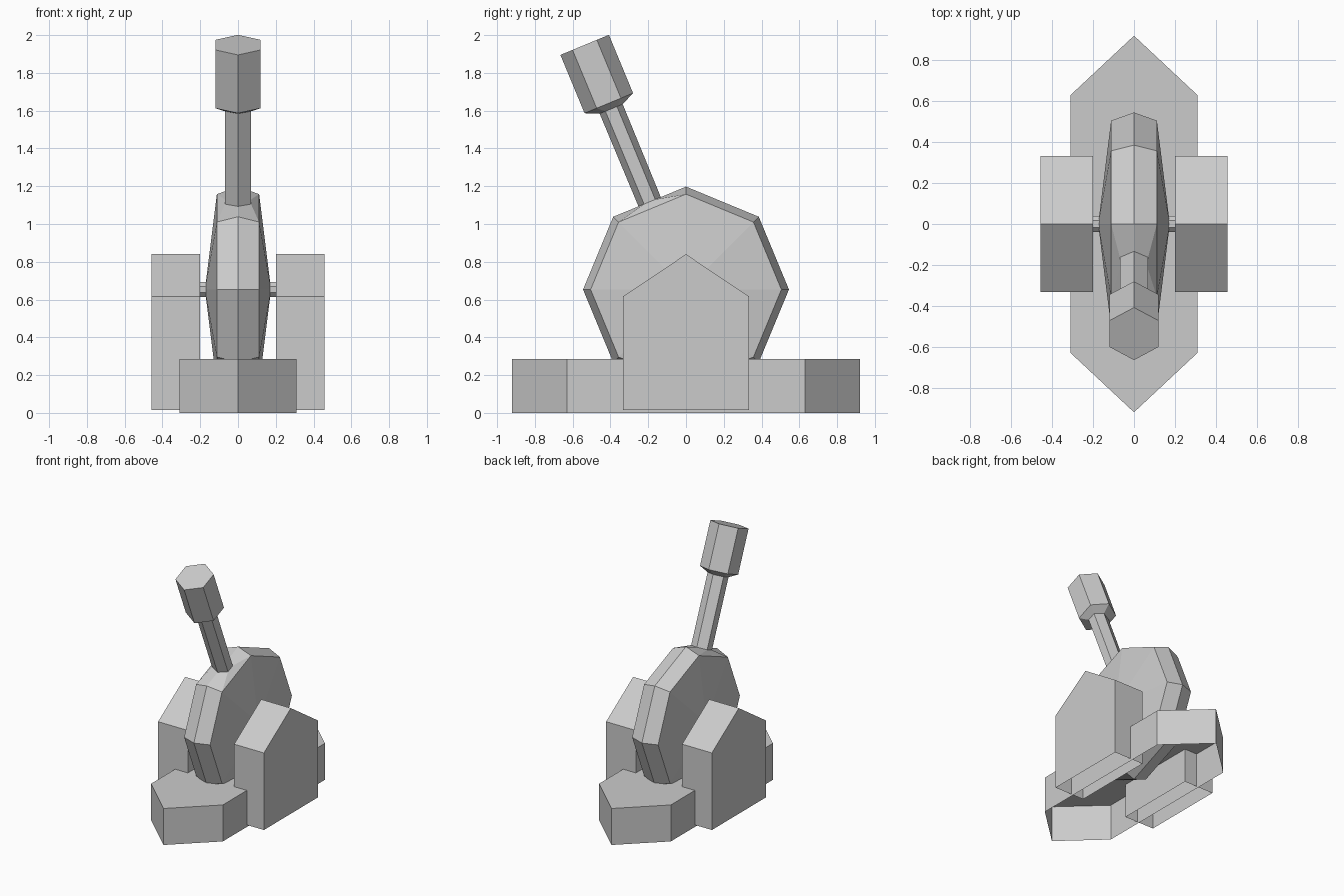
import bpy, bmesh, math
from mathutils import Vector, Matrix

cube = bpy.data.objects.get("Cube")
if cube:
    bpy.data.objects.remove(cube, do_unlink=True)

grey = bpy.data.materials.new("light_grey")
grey.use_nodes = True
grey.diffuse_color = (0.6, 0.6, 0.6, 1)
grey.node_tree.nodes["Principled BSDF"].inputs["Base Color"].default_value = (0.6, 0.6, 0.6, 1)

HUB = Vector((0, 0, 0.653))      # centre of the wheel and its axle
TILT = math.radians(22.5)        # lever leans to the front


def finish(name, bm):
    bmesh.ops.recalc_face_normals(bm, faces=bm.faces)
    mesh = bpy.data.meshes.new(name)
    bm.to_mesh(mesh)
    bm.free()
    mesh.materials.append(grey)
    obj = bpy.data.objects.new(name, mesh)
    bpy.context.collection.objects.link(obj)
    return obj


def loft(name, rings, cap_start=True, cap_end=True):
    """Skin matching rings of points, with optional end caps."""
    bm = bmesh.new()
    loops = [[bm.verts.new(p) for p in ring] for ring in rings]
    n = len(loops[0])
    for a, b in zip(loops, loops[1:]):
        for i in range(n):
            j = (i + 1) % n
            bm.faces.new((a[i], a[j], b[j], b[i]))
    if cap_start:
        bm.faces.new(loops[0])
    if cap_end:
        bm.faces.new(loops[-1])
    bmesh.ops.recalc_face_normals(bm, faces=bm.faces)
    return finish(name, bm)


# Base: pointed hexagonal tray, open underneath
plan = [(0, -0.92), (0.31, -0.63), (0.31, 0.63), (0, 0.92), (-0.31, 0.63), (-0.31, -0.63)]
loft("base", [[(x, y, z) for x, y in plan] for z in (0, 0.285)], cap_start=False)

# Side supports: house-shaped blocks, open underneath
gable = [(-0.333, 0.015), (0.333, 0.015), (0.333, 0.617), (0, 0.84), (-0.333, 0.617)]
for side, s in (("left", 1), ("right", -1)):
    block = loft(side + "_support", [[(s * x, y, z) for y, z in gable] for x in (0.2, 0.457)])
    bm = bmesh.new()
    bm.from_mesh(block.data)
    under = [f for f in bm.faces if f.calc_center_median().z < 0.02]
    bmesh.ops.delete(bm, geom=under, context='FACES_ONLY')
    bm.to_mesh(block.data)
    bm.free()

# Axle between the supports
octagon = [math.radians(22.5 + 45 * i) for i in range(8)]
loft("axle", [[(x, 0.042 * math.cos(a), HUB.z + 0.042 * math.sin(a)) for a in octagon]
              for x in (-0.2, 0.2)])


def lever_point(x, across, height):
    """Point in the tilted lever frame, measured from the hub."""
    return HUB + Matrix.Rotation(TILT, 3, 'X') @ Vector((x, across, height))


def hexagon(half_x, half_y, height):
    outline = [(0, -1), (1, -0.5), (1, 0.5), (0, 1), (-1, 0.5), (-1, -0.5)]
    return [lever_point(half_x * x, half_y * y, height) for x, y in outline]


# Wheel: eight-sided, ridged rim and conical sides, with a socket for the lever
def rim_point(x, r, i):
    a = math.radians(45 * i)
    return HUB + Vector((x, -r * math.sin(a), r * math.cos(a)))


bm = bmesh.new()
ridge = [bm.verts.new(rim_point(0, 0.545, i)) for i in range(8)]
socket = [bm.verts.new(p) for p in hexagon(0.069, 0.064, 0.503)]
for s, (front, back) in ((1, (1, 2)), (-1, (5, 4))):
    apex = bm.verts.new(HUB + Vector((0.175 * s, 0, 0)))
    edge = [bm.verts.new(rim_point(0.112 * s, 0.505, i)) for i in range(8)]
    for i in range(8):
        j = (i + 1) % 8
        bm.faces.new((apex, edge[i], edge[j]))
        if i:
            bm.faces.new((edge[i], ridge[i], ridge[j], edge[j]))
    # the segment that rises into the lever
    bm.faces.new((edge[0], edge[1], socket[front], socket[back]))
    bm.faces.new((edge[0], socket[back], socket[3], ridge[0]))
    bm.faces.new((edge[1], ridge[1], socket[0], socket[front]))
finish("wheel", bm)

# Lever shaft flaring into a hexagonal grip
loft("lever", [hexagon(0.069, 0.064, 0.503), hexagon(0.069, 0.066, 1.035),
               hexagon(0.12, 0.139, 1.068), hexagon(0.12, 0.139, 1.402)], cap_start=False)
